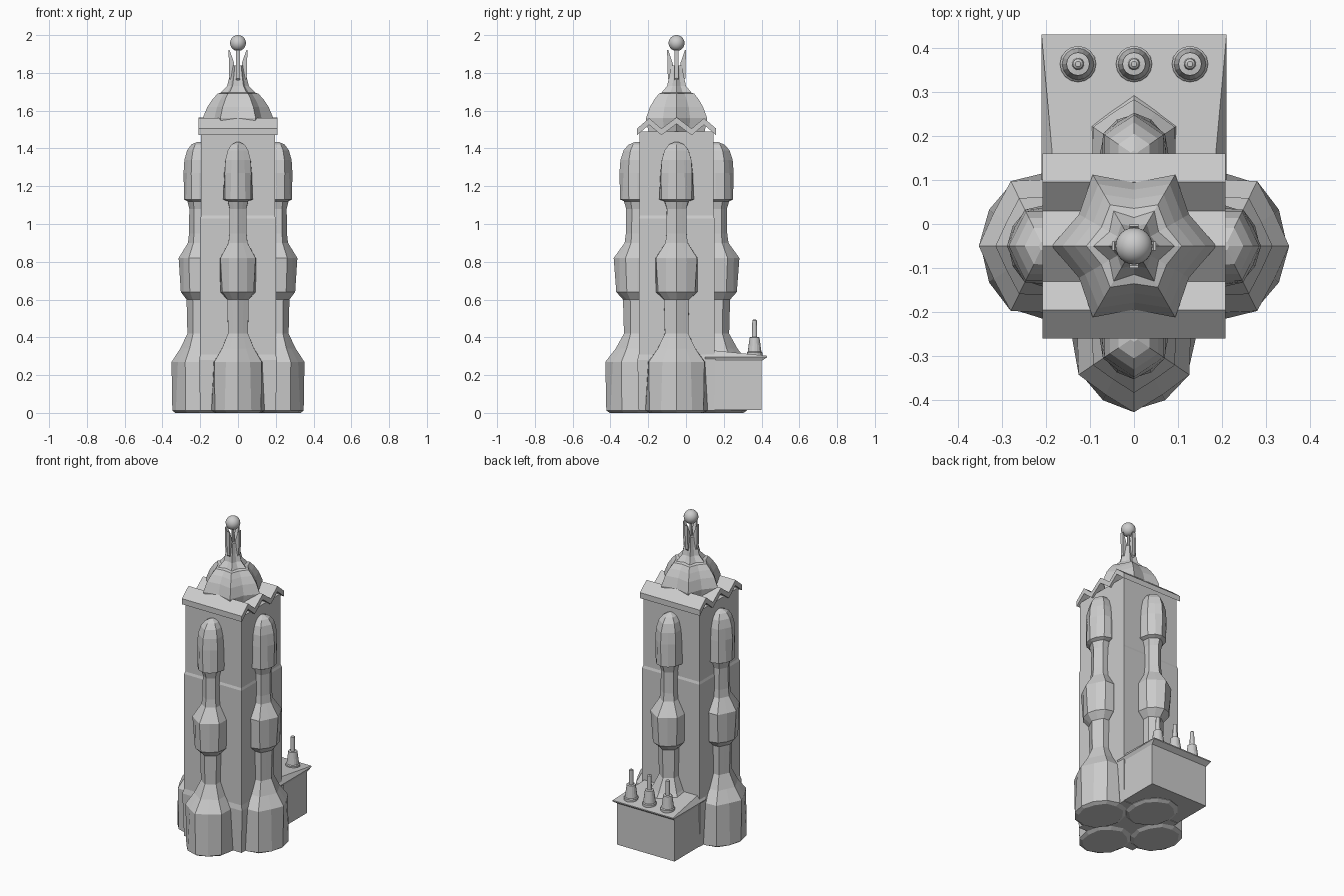
import bpy, bmesh
from math import sin, cos, pi

if "Cube" in bpy.data.objects:
    bpy.data.objects.remove(bpy.data.objects["Cube"])

CY = -0.05  # tower axis


def finish(name, bm):
    bmesh.ops.recalc_face_normals(bm, faces=bm.faces)
    me = bpy.data.meshes.new(name)
    bm.to_mesh(me)
    bm.free()
    ob = bpy.data.objects.new(name, me)
    bpy.context.collection.objects.link(ob)
    return ob


def loft(name, rings):
    """Skin a list of equal-length point rings and cap both ends."""
    bm = bmesh.new()
    vs = [[bm.verts.new(p) for p in r] for r in rings]
    n = len(vs[0])
    for a, b in zip(vs, vs[1:]):
        for i in range(n):
            j = (i + 1) % n
            bm.faces.new((a[i], a[j], b[j], b[i]))
    bm.faces.new(vs[0][::-1])
    bm.faces.new(vs[-1])
    return finish(name, bm)


def star_ring(cx, cy, z, rx, ry, odd, start=0.0):
    """Twelve points; every second one is scaled by odd (0.866 = plain hexagon)."""
    return [(cx + rx * (odd if i % 2 else 1) * cos(start + i * pi / 6),
             cy + ry * (odd if i % 2 else 1) * sin(start + i * pi / 6), z)
            for i in range(12)]


def square(z, h):
    return [(sx * h, CY + sy * h, z) for sx, sy in ((-1, -1), (1, -1), (1, 1), (-1, 1))]


# Main shaft: skirt, lower shaft, ledge, upper shaft
loft("tower_body", [square(z, h) for z, h in (
    (0.012, 0.2), (0.28, 0.207), (0.31, 0.2), (1.03, 0.2),
    (1.045, 0.195), (1.49, 0.195))])

# Four engaged turrets: z, scale, odd-corner factor
TURRET = [
    (0.0, 0.86, 0.95), (0.012, 0.97, 1.0), (0.27, 1.0, 0.885),
    (0.34, 0.68, 0.87), (0.42, 0.42, 0.87), (0.60, 0.45, 0.87),
    (0.64, 0.66, 0.98), (0.82, 0.74, 0.88), (0.90, 0.40, 0.87),
    (0.95, 0.36, 0.87), (1.08, 0.35, 0.87), (1.12, 0.42, 0.9),
    (1.13, 0.54, 1.0), (1.27, 0.56, 0.9), (1.34, 0.53, 0.87),
    (1.39, 0.43, 0.87), (1.42, 0.28, 0.87), (1.435, 0.06, 0.87)]
for name, k in (("right", 0), ("back", 1), ("left", 2), ("front", 3)):
    a = k * pi / 2
    cx, cy = 0.207 * cos(a), CY + 0.207 * sin(a)
    loft(f"{name}_turret", [star_ring(cx, cy, z, 0.145 * s, 0.17 * s, o, a)
                            for z, s, o in TURRET])

# Zigzag roof: folded slab running across x
fold = [(-0.21, 1.505), (-0.145, 1.56), (-0.08, 1.505), (0, 1.565),
        (0.08, 1.505), (0.145, 1.56), (0.21, 1.505)]
outline = fold + [(y, z - 0.035) for y, z in reversed(fold)]
loft("zigzag_roof", [[(x, CY + y, z) for y, z in outline] for x in (-0.208, 0.208)])

# Six-pointed dome and concave spire: z, point radius, valley factor
DOME = [(1.48, 0.17, 0.77), (1.56, 0.187, 0.77), (1.62, 0.162, 0.79),
        (1.66, 0.135, 0.79), (1.69, 0.108, 0.79), (1.695, 0.092, 0.7),
        (1.73, 0.058, 0.75), (1.78, 0.045, 0.75), (1.84, 0.033, 0.8)]
loft("dome_spire", [star_ring(0, CY, z, r, r, o) for z, r, o in DOME])

# Four upright blades around the finial
for k in range(4):
    c, s = round(cos(k * pi / 2)), round(sin(k * pi / 2))
    prof = [(0.02, 1.74), (0.046, 1.77), (0.05, 1.92), (0.044, 1.92), (0.02, 1.85)]
    loft(f"finial_blade_{k + 1}", [[(c * r - s * w, CY + s * r + c * w, z) for r, z in prof]
                                   for w in (-0.01, 0.01)])


def turned(name, x, y, prof, n):
    return loft(name, [[(x + r * cos(2 * pi * i / n), y + r * sin(2 * pi * i / n), z)
                        for i in range(n)] for z, r in prof])


# Finial rod and ball
turned("finial_rod", 0, CY, [(1.8, 0.009), (1.95, 0.009)], 8)
bpy.ops.mesh.primitive_uv_sphere_add(segments=24, ring_count=16, radius=0.042,
                                     location=(0, CY, 1.958))
ball = bpy.context.object
ball.name = "finial_ball"
bpy.ops.object.shade_smooth_by_angle()


# Rear annex walls and overhanging lean-to roof
def rect(hx, y0, y1, z0, z1):
    return [(-hx, y0, z0), (hx, y0, z0), (hx, y1, z1), (-hx, y1, z1)]


loft("annex_walls", [rect(0.2, 0.1, 0.4, 0.015, 0.015), rect(0.2, 0.1, 0.4, 0.28, 0.28)])
loft("annex_roof", [rect(0.2, 0.1, 0.4, 0.275, 0.275), rect(0.21, 0.1, 0.43, 0.295, 0.295),
                    [(-0.18, 0.1, 0.335), (0.18, 0.1, 0.335),
                     (0.21, 0.43, 0.302), (-0.21, 0.43, 0.302)]])

# Three chimney pots on the annex
for i, x in enumerate((-0.127, 0, 0.127)):
    turned(f"chimney_{i + 1}", x, 0.363,
           [(0.29, 0.041), (0.32, 0.041), (0.325, 0.036), (0.40, 0.026), (0.402, 0.014),
            (0.49, 0.012), (0.495, 0.006)], 16)
